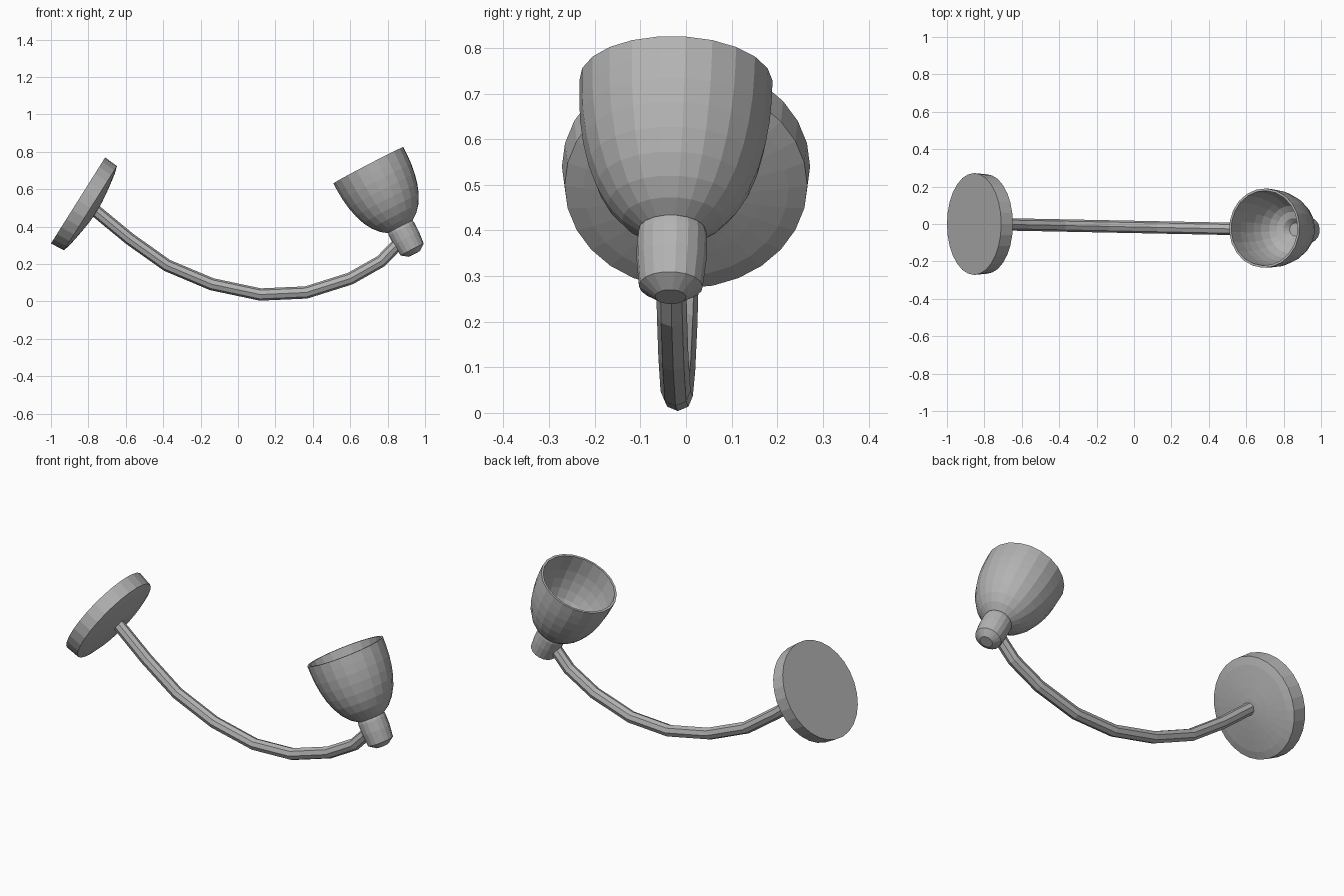
import bpy, bmesh, math
from mathutils import Vector

cube = bpy.data.objects.get("Cube")
if cube:
    bpy.data.objects.remove(cube, do_unlink=True)

# Single satin grey finish
grey = bpy.data.materials.new("satin_grey")
grey.use_nodes = True
GREY = (0.45, 0.45, 0.45, 1)
grey.diffuse_color = GREY
grey.node_tree.nodes["Principled BSDF"].inputs["Base Color"].default_value = GREY


def lathe(name, profile, origin, axis, sides):
    """Turn a (distance along axis, radius) profile around an axis, flat shaded."""
    bm = bmesh.new()
    verts = [bm.verts.new((r, 0, d)) for d, r in profile]
    edges = [bm.edges.new(pair) for pair in zip(verts, verts[1:])]
    bmesh.ops.spin(bm, geom=verts + edges, cent=(0, 0, 0), axis=(0, 0, 1),
                   angle=math.tau, steps=sides, use_duplicate=False)
    bmesh.ops.remove_doubles(bm, verts=bm.verts, dist=0.0005)
    bmesh.ops.recalc_face_normals(bm, faces=bm.faces)
    mesh = bpy.data.meshes.new(name)
    bm.to_mesh(mesh)
    bm.free()
    mesh.materials.append(grey)
    obj = bpy.data.objects.new(name, mesh)
    obj.location = origin
    obj.rotation_mode = 'QUATERNION'
    obj.rotation_quaternion = Vector(axis).to_track_quat('Z', 'Y')
    bpy.context.collection.objects.link(obj)
    return obj


# Wall plate: flat back, slightly domed face towards the arm
lathe("wall_plate",
      [(0, 0), (0, 0.272), (0.078, 0.266), (0.09, 0.225), (0.1, 0.165),
       (0.108, 0.11), (0.114, 0.055), (0.116, 0)],
      (-0.855, 0, 0.54), (0.846, 0, -0.533), 28)

# Bell-shaped shade: outer wall, rim, hollow inside with a small bulb recess
shade_origin = (0.697, -0.022, 0.728)
shade_axis = (0.461, -0.022, -0.887)
lathe("shade",
      [(0.375, 0), (0.37, 0.075), (0.345, 0.11), (0.308, 0.142),
       (0.262, 0.168), (0.21, 0.187), (0.155, 0.2), (0.1, 0.208),
       (0.05, 0.211), (0, 0.212), (0, 0.2), (0.1, 0.196), (0.155, 0.188),
       (0.21, 0.174), (0.258, 0.155), (0.3, 0.127), (0.325, 0.095),
       (0.335, 0.06), (0.36, 0.035), (0.36, 0)],
      shade_origin, shade_axis, 22)

# Lamp socket below the shade
lathe("socket",
      [(0.365, 0), (0.365, 0.073), (0.385, 0.077), (0.44, 0.077),
       (0.508, 0.07), (0.534, 0.034), (0.534, 0)],
      shade_origin, shade_axis, 18)

# Curved arm: faceted tube sagging from the plate to the socket
path = [(-0.78, 0.5), (-0.58, 0.335), (-0.38, 0.193), (-0.14, 0.092),
        (0.12, 0.037), (0.365, 0.048), (0.6, 0.122), (0.765, 0.215),
        (0.89, 0.345)]
curve = bpy.data.curves.new("arm", 'CURVE')
curve.dimensions = '3D'
curve.bevel_depth = 0.033
curve.bevel_resolution = 2
curve.use_fill_caps = True
spline = curve.splines.new('POLY')
spline.use_smooth = False
spline.points.add(len(path) - 1)
for point, (x, z) in zip(spline.points, path):
    point.co = (x, -0.02 * (x + 0.78), z, 1)
curve.materials.append(grey)
arm = bpy.data.objects.new("arm", curve)
bpy.context.collection.objects.link(arm)
